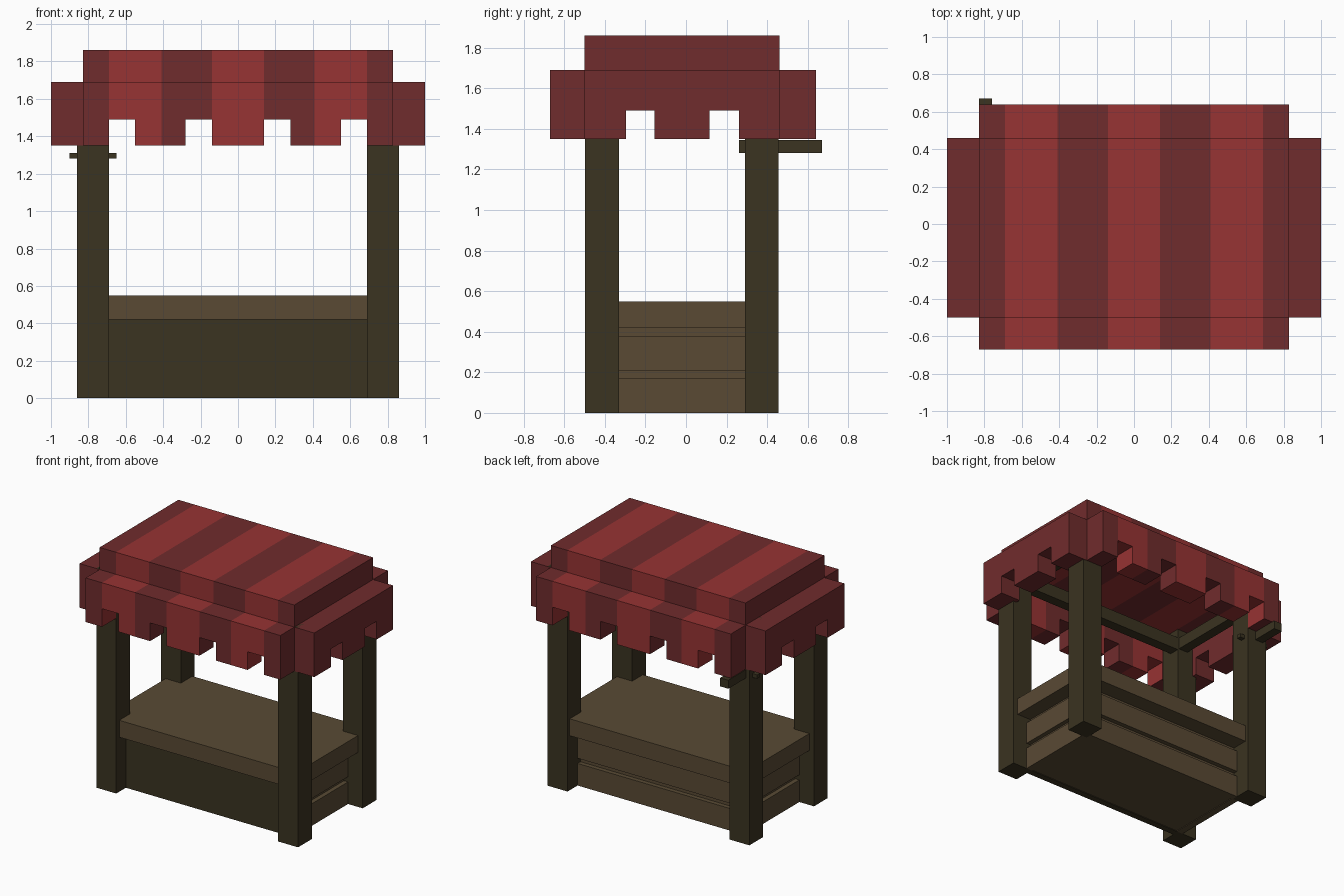
import bpy, bmesh
from mathutils import Vector

if "Cube" in bpy.data.objects:
    bpy.data.objects.remove(bpy.data.objects["Cube"], do_unlink=True)


def material(name, rgb):
    m = bpy.data.materials.new(name)
    m.use_nodes = True
    m.diffuse_color = (*rgb, 1)
    m.node_tree.nodes["Principled BSDF"].inputs["Base Color"].default_value = (*rgb, 1)
    return m


dark_wood = material("dark_wood", (0.043, 0.033, 0.015))
brown_wood = material("brown_wood", (0.1, 0.068, 0.034))
light_red = material("light_red_cloth", (0.31, 0.033, 0.033))
dark_red = material("dark_red_cloth", (0.163, 0.025, 0.026))


def finish(bm, name, mats):
    bmesh.ops.recalc_face_normals(bm, faces=bm.faces)
    mesh = bpy.data.meshes.new(name)
    bm.to_mesh(mesh)
    bm.free()
    for m in mats:
        mesh.materials.append(m)
    obj = bpy.data.objects.new(name, mesh)
    bpy.context.collection.objects.link(obj)
    return obj


def box(name, mat, x, y, z):
    bm = bmesh.new()
    bmesh.ops.create_cube(bm, size=1)
    for v in bm.verts:
        v.co = [(r[0] + r[1]) / 2 + c * (r[1] - r[0]) for r, c in zip((x, y, z), v.co)]
    return finish(bm, name, [mat])


STRIPES = [-0.69, -0.41, -0.14, 0.14, 0.41, 0.69]


def is_light(x):
    return sum(x > s for s in STRIPES) % 2 == 1


def cloth(name, us, vs, keep, place, depth, striped=True):
    """Grid of cells in a plane, extruded along depth, coloured by stripe."""
    bm = bmesh.new()
    for u0, u1 in zip(us, us[1:]):
        for v0, v1 in zip(vs, vs[1:]):
            if keep((u0 + u1) / 2, (v0 + v1) / 2):
                corners = [(u0, v0), (u1, v0), (u1, v1), (u0, v1)]
                bm.faces.new([bm.verts.new(place(u, v)) for u, v in corners])
    bmesh.ops.remove_doubles(bm, verts=bm.verts, dist=0.0001)
    ext = bmesh.ops.extrude_face_region(bm, geom=bm.faces[:], use_keep_orig=True)
    moved = [g for g in ext["geom"] if isinstance(g, bmesh.types.BMVert)]
    bmesh.ops.translate(bm, verts=moved, vec=Vector(depth))
    for f in bm.faces:
        f.material_index = int(striped and is_light(f.calc_center_median().x))
    return finish(bm, name, [dark_red, light_red])


# Canopy: raised top and four notched skirts
EAVE, NOTCH, SHOULDER, RIDGE = 1.35, 1.49, 1.69, 1.86
FRONT, BACK = -0.5, 0.46
long_notches = [(-0.69, -0.55), (-0.28, -0.14), (0.14, 0.28), (0.55, 0.69)]
short_notches = [(-0.295, -0.155), (0.115, 0.26)]


def hanging(notches):
    return lambda u, z: z > NOTCH or not any(a < u < b for a, b in notches)


def cuts(lo, hi, notches, extra=()):
    return sorted({lo, hi, *extra, *(c for n in notches for c in n)})


cloth("canopy_top", [-0.83, *STRIPES, 0.83], [FRONT, BACK], lambda u, v: True,
      lambda x, y: (x, y, SHOULDER), (0, 0, RIDGE - SHOULDER))
long_cuts = cuts(-0.83, 0.83, long_notches, STRIPES)
for name, y, d in (("front", FRONT, -0.17), ("back", BACK, 0.18)):
    cloth(name + "_skirt", long_cuts, [EAVE, NOTCH, SHOULDER], hanging(long_notches),
          lambda x, z: (x, y, z), (0, d, 0))
for name, s in (("left", 1), ("right", -1)):
    cloth(name + "_skirt", cuts(FRONT, BACK, short_notches), [EAVE, NOTCH, SHOULDER],
          hanging(short_notches), lambda y, z: (s * 0.83, y, z), (s * 0.17, 0, 0), False)

# Posts and the rails under the canopy
for side, s in (("left", 1), ("right", -1)):
    px = sorted((s * 0.69, s * 0.86))
    box("front_post_" + side, dark_wood, px, (-0.497, -0.33), (0, SHOULDER))
    box("back_post_" + side, dark_wood, px, (0.29, 0.457), (0, SHOULDER))
    box("side_rail_" + side, dark_wood, sorted((s * 0.7, s * 0.78)), (-0.36, 0.32), (1.53, 1.62))
box("front_rail", dark_wood, (-0.72, 0.72), (-0.41, -0.33), (1.52, 1.62))

# Hanging bracket through one back post
box("bracket_arm", dark_wood, (-0.83, -0.76), (0.26, 0.67), (1.28, 1.345))
box("bracket_peg", dark_wood, (-0.9, -0.65), (0.385, 0.42), (1.28, 1.31))

# Counter: slab, core, dark front panel and planks on the other sides
box("counter_top", brown_wood, (-0.82, 0.82), (-0.46, 0.43), (0.42, 0.55))
box("counter_core", brown_wood, (-0.7, 0.7), (-0.34, 0.3), (0.005, 0.43))
box("front_panel", dark_wood, (-0.72, 0.72), (-0.38, -0.33), (0, 0.42))
for i, z in enumerate(((0, 0.17), (0.21, 0.38))):
    box(f"back_plank_{i + 1}", brown_wood, (-0.72, 0.72), (0.28, 0.335), z)
    for side, s in (("left", 1), ("right", -1)):
        box(f"side_plank_{side}_{i + 1}", brown_wood, sorted((s * 0.68, s * 0.735)),
            (-0.34, 0.32), z)
